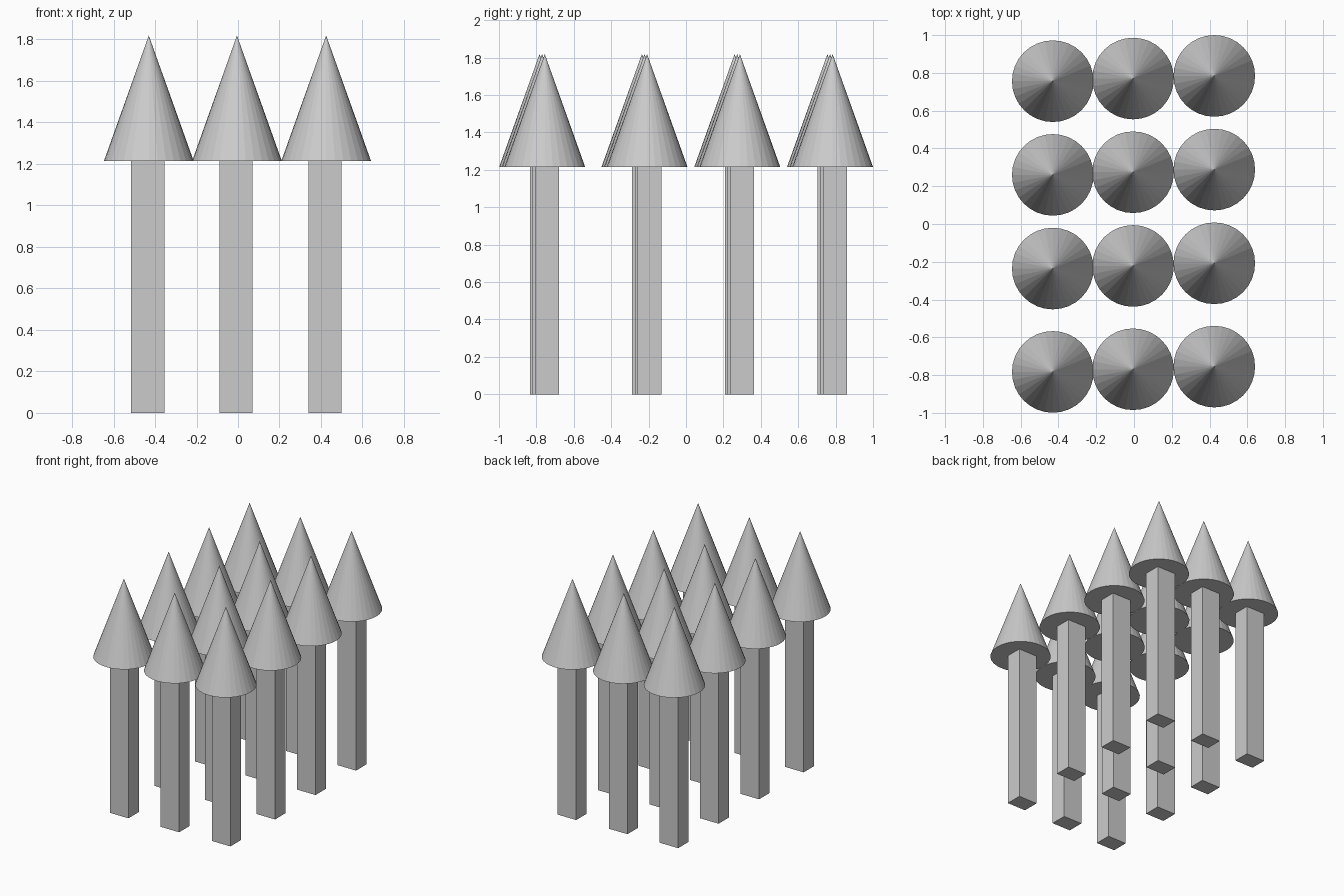
import bpy

if "Cube" in bpy.data.objects:
    bpy.data.objects.remove(bpy.data.objects["Cube"])

# Grid layout: (x, y skew) per column, y per row
COLUMNS = [(-0.43, -0.014), (-0.005, 0.0), (0.425, 0.014)]
ROWS = [-0.769, -0.222, 0.274, 0.770]
CONE_R, CONE_Z, TOP_Z = 0.216, 1.215, 1.819
POST_W, POST_D = 0.16, 0.128


def add_post(name, x, y):
    # Rectangular post standing on the ground
    bpy.ops.mesh.primitive_cube_add(size=1, location=(x, y, CONE_Z / 2))
    post = bpy.context.object
    post.name = name
    post.scale = (POST_W, POST_D, CONE_Z)


def add_cone(name, x, y):
    # Capped conical top
    height = TOP_Z - CONE_Z
    bpy.ops.mesh.primitive_cone_add(vertices=32, radius1=CONE_R, radius2=0,
                                    depth=height,
                                    location=(x, y, CONE_Z + height / 2))
    bpy.context.object.name = name


for r, row_y in enumerate(ROWS, 1):
    for c, (x, skew) in enumerate(COLUMNS, 1):
        y = row_y + skew
        add_post(f"post_{r}_{c}", x - 0.005, y + 0.012)
        add_cone(f"cone_top_{r}_{c}", x, y)
